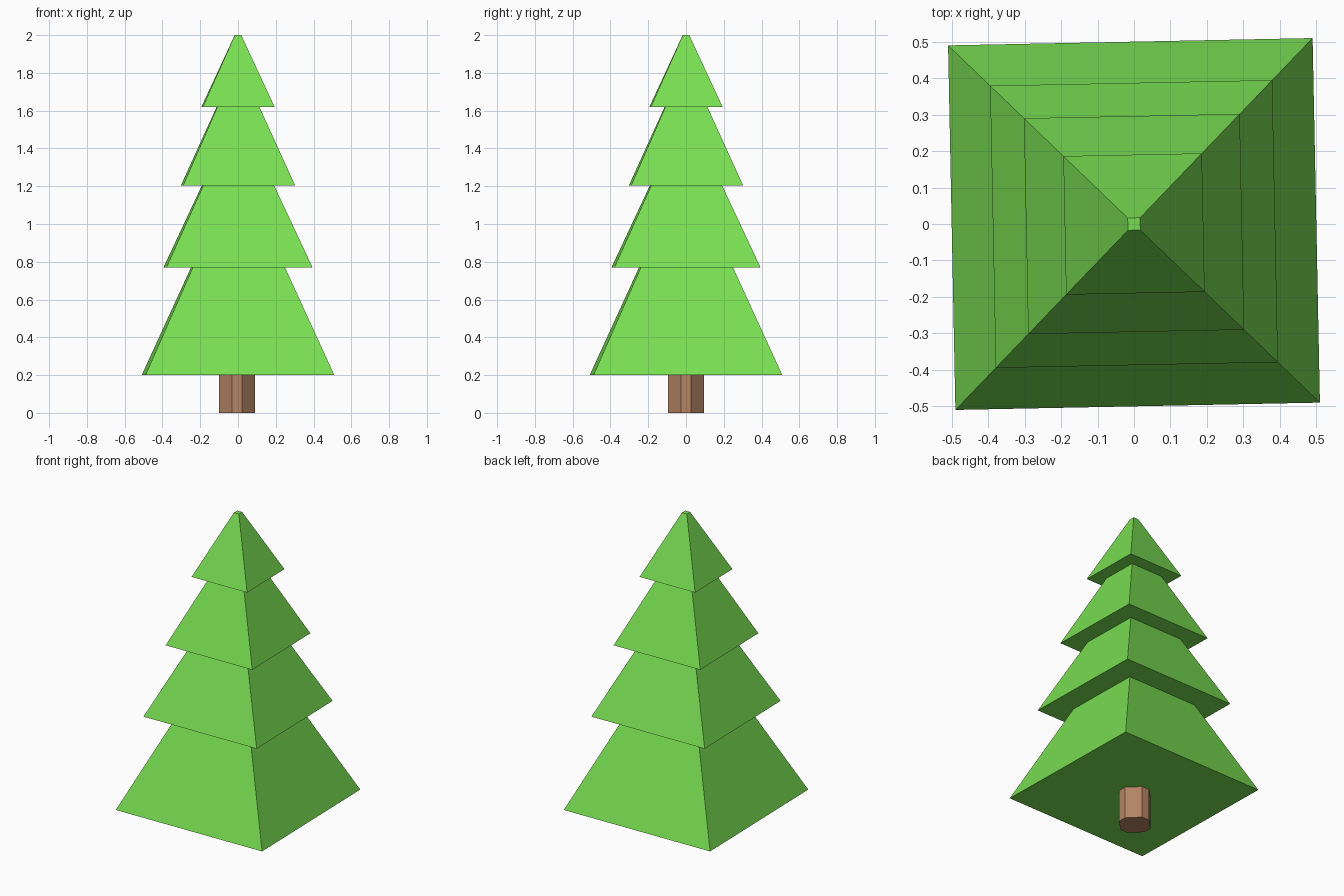
import bpy
import bmesh
import math

if "Cube" in bpy.data.objects:
    bpy.data.objects.remove(bpy.data.objects["Cube"], do_unlink=True)


def make_material(name, colour):
    mat = bpy.data.materials.new(name)
    mat.use_nodes = True
    mat.diffuse_color = (*colour, 1)
    mat.node_tree.nodes["Principled BSDF"].inputs["Base Color"].default_value = (*colour, 1)
    return mat


leaf_green = make_material("leaf green", (0.19, 0.73, 0.085))
bark_brown = make_material("bark brown", (0.45, 0.23, 0.13))


def finish(name, bm, mat):
    bmesh.ops.recalc_face_normals(bm, faces=bm.faces)
    mesh = bpy.data.meshes.new(name)
    bm.to_mesh(mesh)
    bm.free()
    mesh.materials.append(mat)
    obj = bpy.data.objects.new(name, mesh)
    bpy.context.collection.objects.link(obj)
    return obj


# Foliage: stacked square frustums, all turned slightly about the trunk
def foliage_tier(name, z0, z1, half0, half1):
    bm = bmesh.new()
    bmesh.ops.create_cone(bm, cap_ends=True, segments=4, depth=z1 - z0,
                          radius1=half0 * math.sqrt(2), radius2=half1 * math.sqrt(2))
    obj = finish(name, bm, leaf_green)
    obj.location.z = (z0 + z1) / 2
    obj.rotation_euler.z = math.radians(45 + 1.15)


tiers = [("bottom_foliage", 0.2, 0.77, 0.5, 0.244),
         ("lower_foliage", 0.77, 1.205, 0.387, 0.187),
         ("upper_foliage", 1.205, 1.62, 0.296, 0.111),
         ("top_foliage", 1.62, 2.0, 0.19, 0.017)]
for tier in tiers:
    foliage_tier(*tier)

# Trunk: diamond prism with blunted corners
bm = bmesh.new()
ring = []
for quarter in range(4):
    for side in (-1, 1):
        a = quarter * math.pi / 2 + side * math.atan2(0.026, 0.095)
        r = math.hypot(0.026, 0.095)
        ring.append(bm.verts.new((r * math.cos(a) - 0.006, r * math.sin(a), 0)))
base = bm.faces.new(ring)
top = bmesh.ops.extrude_face_region(bm, geom=[base])
bmesh.ops.translate(bm, vec=(0, 0, 0.21),
                    verts=[g for g in top["geom"] if isinstance(g, bmesh.types.BMVert)])
finish("trunk", bm, bark_brown)
